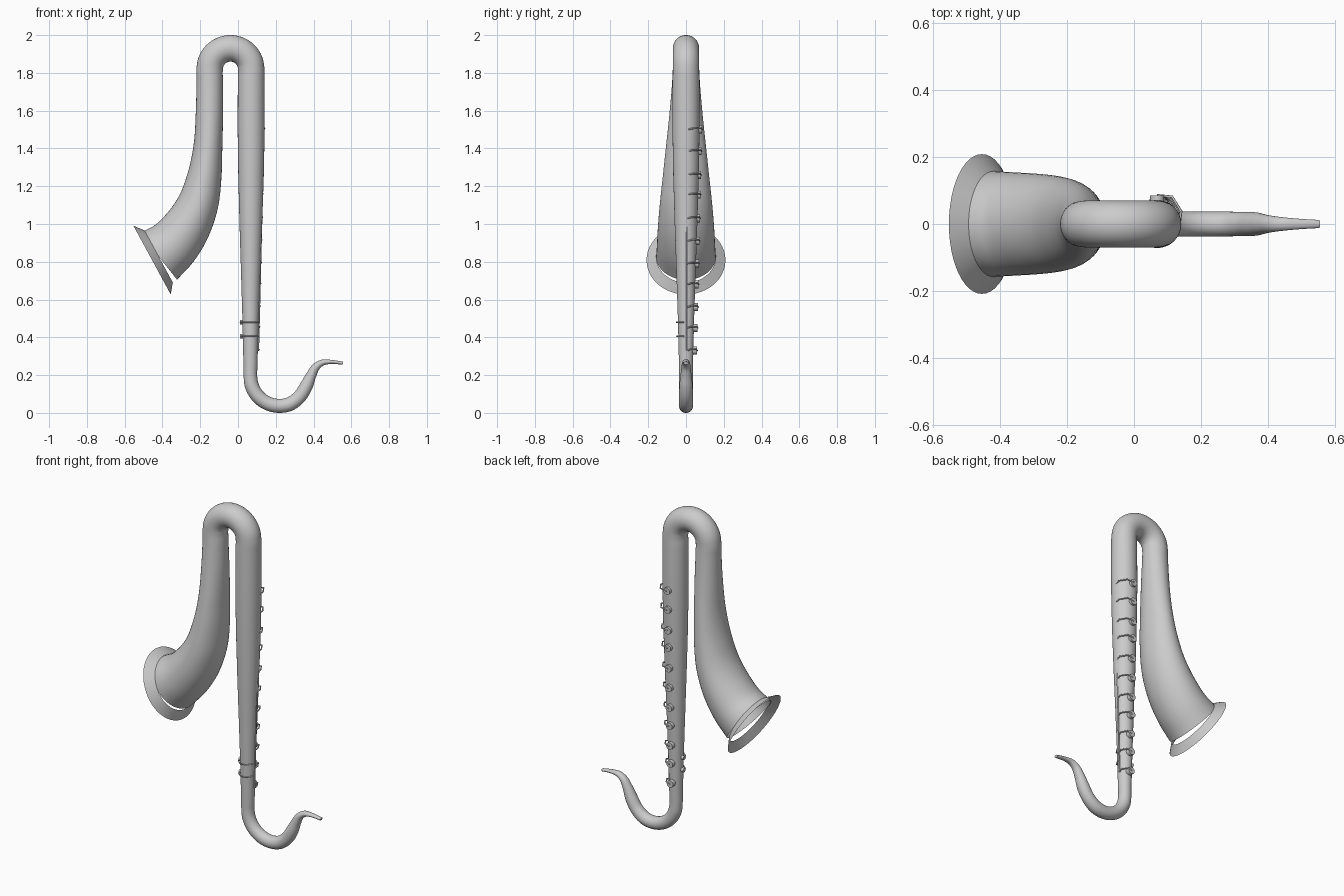
import bpy, bmesh
from math import sin, cos, pi, radians
from mathutils import Vector, Matrix

if "Cube" in bpy.data.objects:
    bpy.data.objects.remove(bpy.data.objects["Cube"])

SEG = 48


def spline(stations, steps=6):
    """Smooth non-uniform interpolation of (x, z, in-plane radius, y radius)."""
    p = [Vector(s) for s in stations]
    h = [(b - a).to_2d().length for a, b in zip(p, p[1:])]
    d = [(b - a) / k for a, b, k in zip(p, p[1:], h)]
    m = [d[0]] + [(d[i-1]*h[i] + d[i]*h[i-1]) / (h[i-1] + h[i])
                  for i in range(1, len(d))] + [d[-1]]
    out = []
    for i, k in enumerate(h):
        for j in range(steps):
            t = j / steps
            out.append(p[i]*(2*t**3 - 3*t*t + 1) + m[i]*k*(t**3 - 2*t*t + t)
                       + p[i+1]*(3*t*t - 2*t**3) + m[i+1]*k*(t**3 - t*t))
    return out + [p[-1]]


def loft(name, st, cap_start=False):
    """Skin elliptical rings along a path in the xz plane."""
    bm = bmesh.new()
    rings = []
    for i, s in enumerate(st):
        a, b = st[max(i-1, 0)], st[min(i+1, len(st)-1)]
        t = (Vector((b[0], 0, b[1])) - Vector((a[0], 0, a[1]))).normalized()
        n = Vector((t.z, 0, -t.x))
        c = Vector((s[0], 0, s[1]))
        rings.append([bm.verts.new(c + n*s[2]*cos(2*pi*k/SEG)
                                   + Vector((0, s[3]*sin(2*pi*k/SEG), 0)))
                      for k in range(SEG)])
    for r, q in zip(rings, rings[1:]):
        for k in range(SEG):
            bm.faces.new((r[k], r[(k+1) % SEG], q[(k+1) % SEG], q[k]))
    if cap_start:
        bm.faces.new(rings[0])
    bmesh.ops.recalc_face_normals(bm, faces=bm.faces)
    finish(name, bm)


def finish(name, bm):
    me = bpy.data.meshes.new(name)
    bm.to_mesh(me)
    bm.free()
    ob = bpy.data.objects.new(name, me)
    bpy.context.collection.objects.link(ob)
    bpy.ops.object.select_all(action='DESELECT')
    ob.select_set(True)
    bpy.context.view_layer.objects.active = ob
    bpy.ops.object.shade_smooth_by_angle(angle=radians(35))


def wire(name, pts, r=0.004):
    cu = bpy.data.curves.new(name, 'CURVE')
    cu.dimensions = '3D'
    cu.bevel_depth = r
    cu.bevel_resolution = 2
    cu.use_fill_caps = True
    sp = cu.splines.new('POLY')
    sp.points.add(len(pts) - 1)
    for p, c in zip(sp.points, pts):
        p.co = (*c, 1)
    ob = bpy.data.objects.new(name, cu)
    bpy.context.collection.objects.link(ob)


def button(name, loc, axis, r, depth):
    bm = bmesh.new()
    rot = Vector(axis).to_track_quat('Z', 'Y').to_matrix().to_4x4()
    bmesh.ops.create_cone(bm, cap_ends=True, segments=20, radius1=r, radius2=r,
                          depth=depth, matrix=Matrix.Translation(loc) @ rot)
    finish(name, bm)


# Mouthpiece, lower crook, straight leg
path = [(.555, .263, .008, .012), (.49, .270, .011, .016), (.447, .266, .016, .020),
        (.415, .245, .021, .024), (.388, .20, .027, .029), (.363, .145, .034, .035),
        (.325, .085, .036, .036)]
path += [(.22 + .154*cos(radians(a)), .191 + .154*sin(radians(a)), .037, .037)
         for a in (-70, -90, -110, -130, -150, -165)]
path += [(.066, .191, .036, .036), (.066, .25, .037, .037),
         (.070, 1.76, .071, .071)]
# Top bend
path += [(-.04 + .11*cos(radians(a)), 1.82 + .11*sin(radians(a)), .07, .07)
         for a in range(0, 181, 20)]
# Widening bell tube
path += [(-.15, 1.76, .07, .073), (-.151, 1.6, .072, .086), (-.16, 1.4, .077, .107),
         (-.178, 1.25, .091, .123), (-.215, 1.1, .110, .139), (-.275, .98, .128, .149),
         (-.35, .885, .143, .154), (-.42, .828, .157, .158)]
loft("horn_tube", spline(path), cap_start=True)

# Flared rim of the bell
loft("bell_rim", [(-.42, .828, .157, .158), (-.455, .809, .207, .209)])


def leg_radius(z):
    return .0355 + (z - .25) * .0225


def leg_x(z):
    return .066 + (z - .25) * .00265


# Row of keys on the back, with bent levers to the hinge rod
key_z = [1.5, 1.385, 1.26, 1.155, 1.03, .91, .79, .68, .56, .45, .33]
for i, z in enumerate(key_z):
    r, x = leg_radius(z), leg_x(z)
    button(f"key_{i+1}", (x, r + .010, z), (0, 1, 0), .021, .024)
    wire(f"key_lever_{i+1}", [(x + r + .004, .008, z), (x + r + .008, r*.6, z + .006),
                              (x + r*.7, r + .018, z + .006), (x, r + .022, z)])

# Hinge rod along the side
wire("hinge_rod", [(leg_x(z) + leg_radius(z) + .004, .004, z) for z in (1.52, .33)])

# Two small side keys with levers across the front
for i, z in enumerate((.48, .405)):
    r, x = leg_radius(z), leg_x(z)
    button(f"side_key_{i+1}", (x - r - .007, 0, z), (-1, 0, 0), .012, .018)
    wire(f"side_lever_{i+1}", [(x - r - .014, 0, z), (x - r - .006, -r*.6, z),
                               (x - r*.4, -r - .010, z), (x + r*.5, -r - .006, z),
                               (x + r + .002, -.012, z)], .0035)
